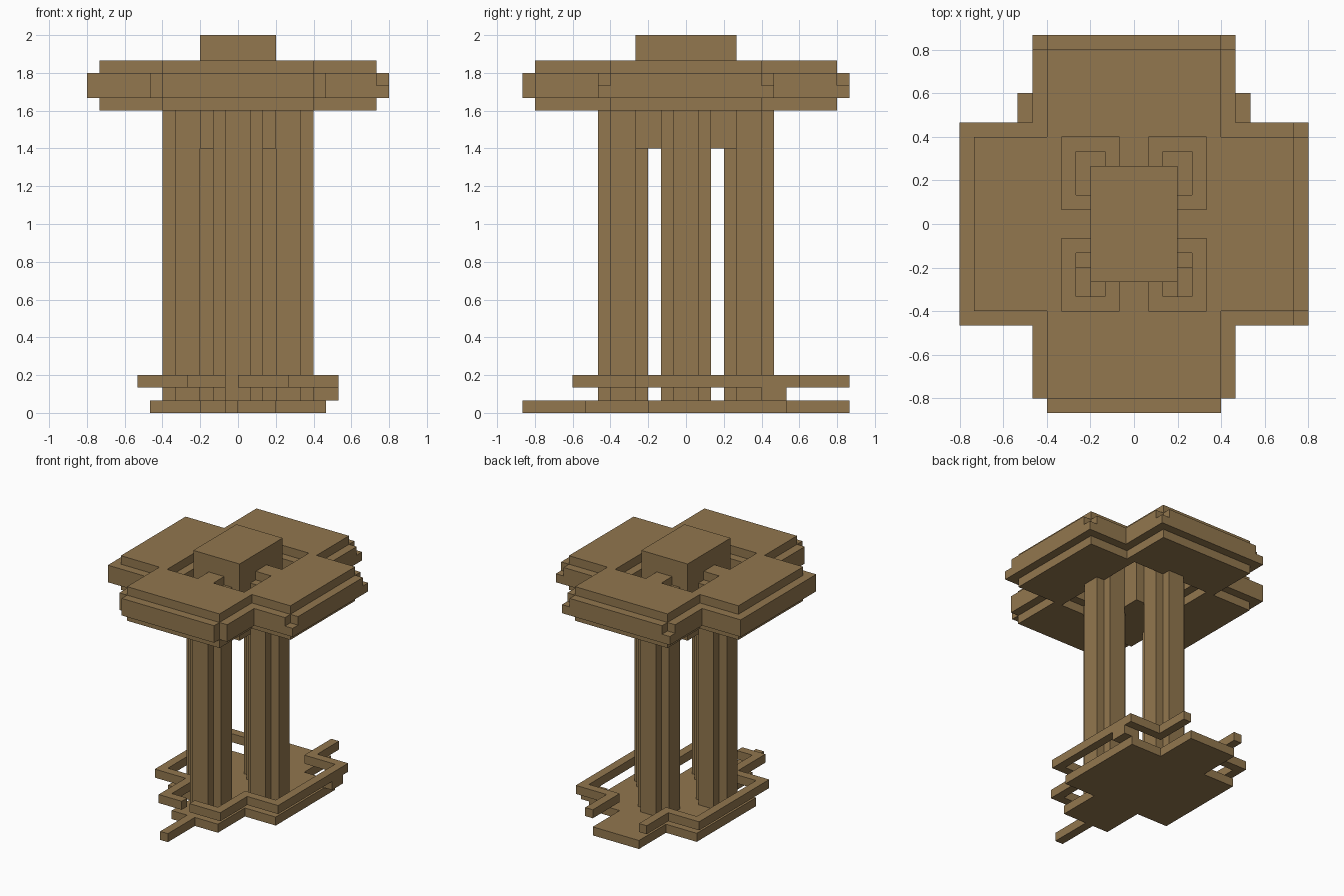
import bpy, bmesh
from mathutils import Vector

U = 1 / 15  # one building block

cube = bpy.data.objects.get("Cube")
if cube:
    bpy.data.objects.remove(cube, do_unlink=True)

stone = bpy.data.materials.new("brown_stone")
stone.use_nodes = True
colour = (0.287, 0.184, 0.077, 1)
stone.diffuse_color = colour
stone.node_tree.nodes["Principled BSDF"].inputs["Base Color"].default_value = colour


def cells(box):
    x0, x1, y0, y1, z0, z1 = box
    return {(x, y, z) for x in range(x0, x1) for y in range(y0, y1) for z in range(z0, z1)}


def part(name, boxes, cuts=()):
    """Join block-unit boxes, remove the cuts and keep only the outer skin."""
    solid = set()
    for b in boxes:
        solid |= cells(b)
    for c in cuts:
        solid -= cells(c)
    bm = bmesh.new()
    for cell in solid:
        for axis in range(3):
            for side in (-1, 1):
                step = Vector((0, 0, 0))
                step[axis] = side
                if tuple(int(v) for v in Vector(cell) + step) in solid:
                    continue
                u, w = Vector((0, 0, 0)), Vector((0, 0, 0))
                u[(axis + 1) % 3] = w[(axis + 2) % 3] = 0.5
                mid = Vector(cell) + Vector((0.5, 0.5, 0.5)) + step / 2
                ring = [mid - u - w, mid + u - w, mid + u + w, mid - u + w]
                if side < 0:
                    ring.reverse()
                bm.faces.new([bm.verts.new(p * U) for p in ring])
    bmesh.ops.remove_doubles(bm, verts=bm.verts, dist=U / 10)
    bmesh.ops.dissolve_limit(bm, angle_limit=0.01, verts=bm.verts, edges=bm.edges)
    mesh = bpy.data.meshes.new(name)
    bm.to_mesh(mesh)
    bm.free()
    mesh.materials.append(stone)
    obj = bpy.data.objects.new(name, mesh)
    bpy.context.collection.objects.link(obj)
    return obj


def four(x0, x1, y0, y1, z0, z1):
    """The same box mirrored into all four quadrants."""
    return [(*xs, *ys, z0, z1) for xs in ((x0, x1), (-x1, -x0))
            for ys in ((y0, y1), (-y1, -y0))]


def cross(x, y, a, b, z0, z1):
    return [(-x, x, -b, b, z0, z1), (-a, a, -y, y, z0, z1)]


# Floor slab with a small rod at the front
part("floor_slab", [(-7, 7, -3, 8, 0, 1), (-3, 3, -8, 13, 0, 1)])
part("front_rod", [(-1, 0, -13, -8, 0, 1)])

# Raised rail around the floor, open at the back and split at the front
rail = [(0, 4, -9, -8, 2, 3), (-4, -1, -9, -8, 2, 3)]
for s in (-1, 1):
    for x0, x1, y0, y1 in ((3, 4, -9, -3), (3, 8, -4, -3), (7, 8, -4, 9),
                           (3, 8, 8, 9), (3, 4, 8, 13)):
        xs = sorted((s * x0, s * x1))
        rail.append((*xs, y0, y1, 2, 3))
part("rail", rail)
part("rail_support", [(6, 8, 6, 8, 1, 2)])

# Four plus-shaped columns
for name, cx, cy in (("front_column", 0, -5), ("back_column", 0, 5),
                     ("left_column", 4, 0), ("right_column", -4, 0)):
    part(name, [(cx - 2, cx + 2, cy - 1, cy + 1, 1, 25),
                (cx - 1, cx + 1, cy - 2, cy + 2, 1, 25)])

# Cross-shaped canopy: two thin plates around a wider rim, with stepped wells
part("canopy", cross(11, 12, 6, 6, 24, 28) + cross(12, 12, 7, 7, 25, 27)
     + [(-6, 6, -13, -12, 25, 27), (-7, 7, 12, 13, 25, 27)],
     four(1, 5, 1, 6, 27, 28) + four(2, 4, 2, 5, 24, 27) + four(1, 5, 1, 6, 24, 25)
     + [(-3, 3, -4, 4, 24, 28)]
     + [(11, 12, 6, 7, 26, 27), (11, 12, -7, -6, 26, 27),
        (6, 7, 12, 13, 26, 27), (-7, -6, 12, 13, 26, 27)])

# Central block hanging through the canopy
part("central_block", [(-3, 3, -4, 4, 21, 30)])
